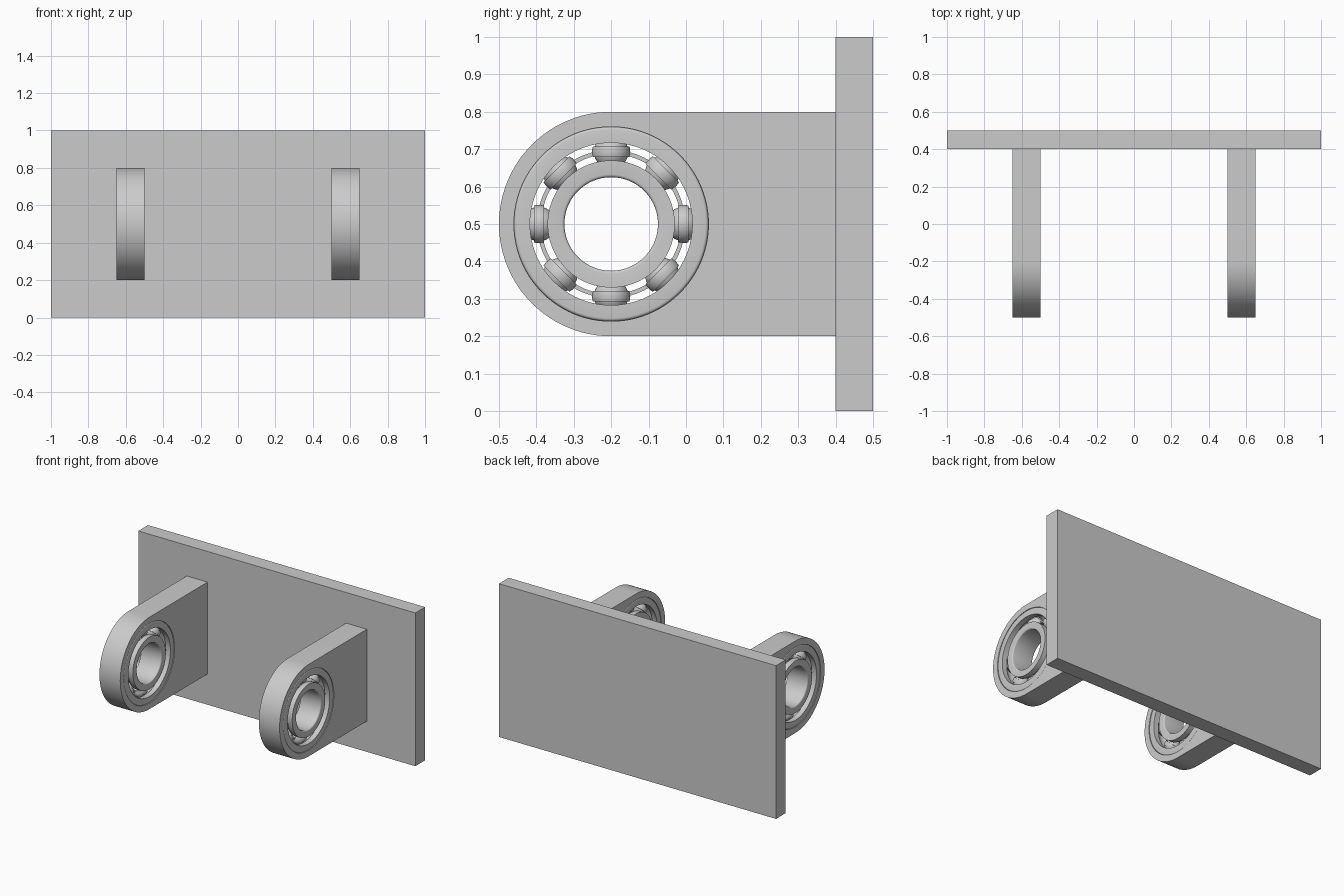
import bpy, bmesh
from math import sin, cos, asin, pi, radians
from mathutils import Matrix, Vector

if "Cube" in bpy.data.objects:
    bpy.data.objects.remove(bpy.data.objects["Cube"])

CENTRE = Vector((0.575, -0.2, 0.5))   # bearing centre, axis along x
HALF = 0.075                          # half thickness of lug and bearing
PITCH, BALL, COUNT = 0.193, 0.046, 8


def finish(bm, name, mirror=True, smooth=True):
    bmesh.ops.recalc_face_normals(bm, faces=bm.faces[:])
    me = bpy.data.meshes.new(name)
    bm.to_mesh(me)
    bm.free()
    ob = bpy.data.objects.new(name, me)
    bpy.context.collection.objects.link(ob)
    if mirror:
        ob.modifiers.new("mirror", 'MIRROR').use_axis[0] = True
    bpy.ops.object.select_all(action='DESELECT')
    ob.select_set(True)
    bpy.context.view_layer.objects.active = ob
    if smooth:
        bpy.ops.object.shade_smooth_by_angle(angle=radians(30))
    return ob


def lathe(bm, profile, matrix, segs=96):
    """Revolve a closed (x, radius) profile about the local x axis."""
    rings = []
    for i in range(segs):
        a = 2 * pi * i / segs
        rings.append([bm.verts.new(matrix @ Vector((x, r * cos(a), r * sin(a))))
                      for x, r in profile])
    n = len(profile)
    for i in range(segs):
        p, q = rings[i], rings[(i + 1) % segs]
        for j in range(n):
            k = (j + 1) % n
            bm.faces.new((p[j], p[k], q[k], q[j]))


def ring_profile(groove_side, other_side):
    """Race section: ball groove on one side, rounded corners on the other."""
    rad = BALL + 0.001
    s = 1 if groove_side > PITCH else -1
    t = asin(abs(groove_side - PITCH) / rad)
    pts = [(-HALF, groove_side)]
    for i in range(13):
        a = pi - t - (pi - 2 * t) * i / 12
        pts.append((rad * cos(a), PITCH + s * rad * sin(a)))
    pts.append((HALF, groove_side))
    f = 0.008
    fillet = [(HALF - f + f * cos(i * pi / 8), other_side - s * f + s * f * sin(i * pi / 8))
              for i in range(5)]
    return pts + fillet + [(-x, r) for x, r in reversed(fillet)]


# back plate
bm = bmesh.new()
bmesh.ops.create_cube(bm, size=1, matrix=Matrix.Translation((0, 0.45, 0.5))
                      @ Matrix.Diagonal((2, 0.1, 1, 1)))
finish(bm, "back_plate", mirror=False, smooth=False)

# rounded lugs with a bearing hole
bm = bmesh.new()
x0 = CENTRE.x - HALF
outer = [(0.4, 0.2), (0.4, 0.8)] + [
    (-0.2 + 0.3 * cos(a), 0.5 + 0.3 * sin(a))
    for a in (pi / 2 + pi * i / 48 for i in range(49))]
hole = [(-0.2 + 0.26 * cos(2 * pi * i / 96), 0.5 + 0.26 * sin(2 * pi * i / 96))
        for i in range(96)]
edges = []
for loop in (outer, hole):
    vs = [bm.verts.new((x0, y, z)) for y, z in loop]
    edges += [bm.edges.new((vs[i - 1], vs[i])) for i in range(len(vs))]
bmesh.ops.triangle_fill(bm, edges=edges, use_beauty=True, normal=(1, 0, 0))
geo = bmesh.ops.extrude_face_region(bm, geom=bm.faces[:], use_keep_orig=True)["geom"]
bmesh.ops.translate(bm, vec=(2 * HALF, 0, 0),
                    verts=[g for g in geo if isinstance(g, bmesh.types.BMVert)])
finish(bm, "bearing_lug")

# bearing races
place = Matrix.Translation(CENTRE)
for name, groove, other in (("outer_race", 0.217, 0.26), ("inner_race", 0.17, 0.125)):
    bm = bmesh.new()
    lathe(bm, ring_profile(groove, other), place)
    finish(bm, name)

# balls and the cage pockets wrapped round them
balls, cage = bmesh.new(), bmesh.new()
zone = [asin(0.014 / 0.051) * (i / 3 - 1) for i in range(7)]
pocket = [(0.051 * sin(a), 0.051 * cos(a)) for a in zone] + [(0.014, 0.0445), (-0.014, 0.0445)]
for i in range(COUNT):
    spin = place @ Matrix.Rotation(2 * pi * i / COUNT, 4, 'X')
    seat = spin @ Matrix.Translation((0, PITCH, 0)) @ Matrix.Rotation(pi / 2, 4, 'Z')
    bmesh.ops.create_uvsphere(balls, u_segments=32, v_segments=16, radius=BALL, matrix=seat)
    lathe(cage, pocket, seat, 40)
# thin cage band between the pockets
lathe(cage, [(-0.008, 0.187), (0.008, 0.187), (0.008, 0.198), (-0.008, 0.198)], place)
finish(balls, "bearing_balls")
finish(cage, "ball_cage")
